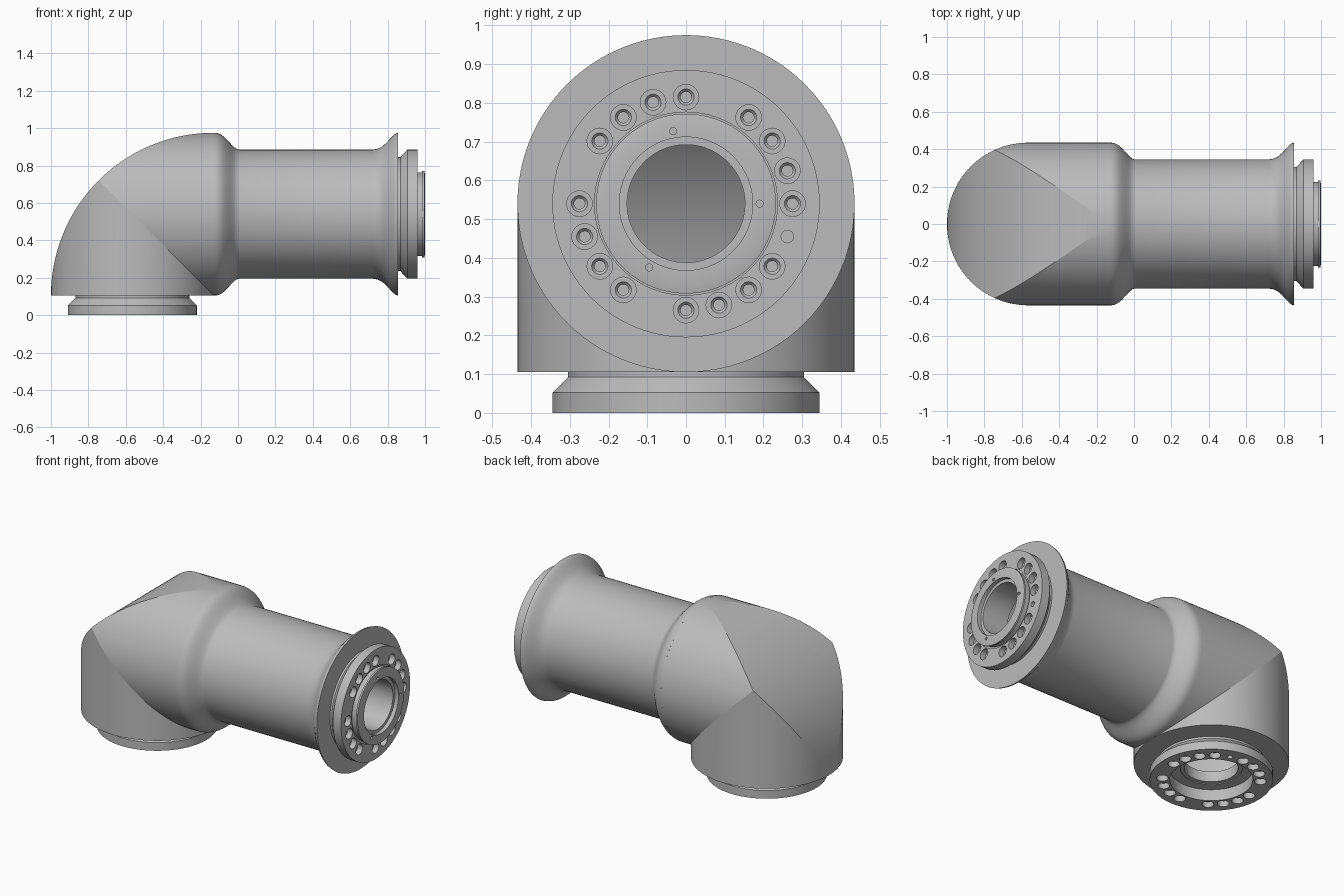
import bpy, bmesh, math
from mathutils import Matrix, Vector

if "Cube" in bpy.data.objects:
    bpy.data.objects.remove(bpy.data.objects["Cube"], do_unlink=True)

# one grey metal for the whole part
metal = bpy.data.materials.new("grey metal")
metal.use_nodes = True
metal.diffuse_color = (0.5, 0.5, 0.5, 1)
metal.node_tree.nodes["Principled BSDF"].inputs["Base Color"].default_value = (0.5, 0.5, 0.5, 1)

R = 0.435                     # elbow radius
AXIS_X, AXIS_Z = -0.565, 0.54  # upright axis x, level axis z
UPRIGHT = Matrix.Translation((AXIS_X, 0, 0))
# local z -> world x, local x -> world y, local y -> world z
LEVEL = Matrix.Translation((0, 0, AXIS_Z)) @ Matrix(
    ((0, 0, 1, 0), (1, 0, 0, 0), (0, 1, 0, 0), (0, 0, 0, 1)))


def lathe(bm, profile, matrix, ends, steps=96):
    """Revolve (along, radius) points; ends is 'loop', 'cap' or 'open'."""
    rings = []
    for a, r in profile:
        rings.append([bm.verts.new(matrix @ Vector((r * math.cos(t), r * math.sin(t), a)))
                      for t in (2 * math.pi * i / steps for i in range(steps))])
    pairs = list(zip(rings, rings[1:]))
    if ends == "loop":
        pairs.append((rings[-1], rings[0]))
    for p, q in pairs:
        for i in range(steps):
            j = (i + 1) % steps
            bm.faces.new((p[i], p[j], q[j], q[i]))
    if ends == "cap":
        bm.faces.new(rings[0])
        bm.faces.new(rings[-1])


def finish(name, bm):
    bmesh.ops.recalc_face_normals(bm, faces=bm.faces[:])
    mesh = bpy.data.meshes.new(name)
    bm.to_mesh(mesh)
    bm.free()
    mesh.materials.append(metal)
    ob = bpy.data.objects.new(name, mesh)
    bpy.context.collection.objects.link(ob)
    return ob


def activate(ob):
    bpy.ops.object.select_all(action="DESELECT")
    ob.select_set(True)
    bpy.context.view_layer.objects.active = ob


def smooth(ob, degrees=30):
    activate(ob)
    bpy.ops.object.shade_smooth_by_angle(angle=math.radians(degrees))


def cut(ob, cutter, operation):
    cutter.hide_render = True
    activate(ob)
    mod = ob.modifiers.new("cut", "BOOLEAN")
    mod.operation, mod.solver, mod.object = operation, "EXACT", cutter
    bpy.ops.object.modifier_apply(modifier=mod.name)
    bpy.data.objects.remove(cutter, do_unlink=True)


# elbow halves: cylinders trimmed by 45 degree wedges with a large round back
def elbow_half(name, span, matrix, start):
    bm = bmesh.new()
    lathe(bm, [(a, R - 0.0001) for a in span], matrix, "cap")
    ob = finish(name, bm)
    corner = Vector((AXIS_X + R, -0.6, AXIS_Z - R))
    bm = bmesh.new()
    outline = [bm.verts.new(corner)]
    for i in range(25):
        t = math.radians(start + 45 * i / 24)
        outline.append(bm.verts.new(corner + 2 * R * Vector((math.cos(t), 0, math.sin(t)))))
    face = bm.faces.new(outline)
    ext = bmesh.ops.extrude_face_region(bm, geom=[face])
    bmesh.ops.translate(bm, vec=(0, 1.2, 0),
                        verts=[g for g in ext["geom"] if isinstance(g, bmesh.types.BMVert)])
    cut(ob, finish("wedge_cutter", bm), "INTERSECT")
    # open the hidden flat ends so the inside is hollow
    bm = bmesh.new()
    bm.from_mesh(ob.data)
    mitre = Vector((1, 0, 1)).normalized()
    hidden = [f for f in bm.faces if abs(f.normal.dot(mitre)) > 0.9999
              or f.normal.z < -0.9999 or f.normal.x > 0.9999]
    bmesh.ops.delete(bm, geom=hidden, context="FACES")
    bm.to_mesh(ob.data)
    bm.free()
    smooth(ob, 12)


elbow_half("elbow_lower", (0.0, 1.2), UPRIGHT, 135)
elbow_half("elbow_upper", (-1.2, 0.0), LEVEL, 90)

# arm tube with a shoulder at the elbow and a flared lip at the far end
bm = bmesh.new()
shoulder = []
for i in range(13):
    t = i / 12
    shoulder.append((-0.13 + 0.135 * t, R - 0.09 * (t ** 1.3) ** 2 * (3 - 2 * t ** 1.3)))
flare = [(0.72, 0.345), (0.745, 0.349), (0.768, 0.360), (0.79, 0.378),
         (0.812, 0.402), (0.828, 0.419), (0.842, 0.431), (0.855, R), (0.855, 0.30)]
lathe(bm, shoulder + flare, LEVEL, "open")
smooth(finish("arm_tube", bm))


# bolt circle: stepped holes every 18 degrees, with three gaps and one plain hole
def bolt_cutters(matrix, face, inward, plain, gaps, pins=()):
    bm = bmesh.new()

    def drill(radius, angle, steps):
        t = math.radians(angle)
        place = matrix @ Matrix.Translation((radius * math.cos(t), radius * math.sin(t), face))
        lathe(bm, [(inward * d, r) for d, r in steps], place, "cap", 24)

    for angle in range(0, 360, 18):
        if angle in gaps:
            continue
        if angle == plain:
            drill(0.275, angle, [(-0.02, 0.016), (0.05, 0.016)])
        else:
            drill(0.275, angle, [(-0.02, 0.033), (0.035, 0.033), (0.035, 0.021),
                                 (0.043, 0.014), (0.07, 0.014)])
    for angle in pins:
        drill(0.19, angle, [(-0.06, 0.009), (-0.02, 0.009)])
    return finish("hole_cutter", bm)


# far flange with its raised centring ring and bore
bm = bmesh.new()
lathe(bm, [(0.80, 0.152), (0.975, 0.152), (0.975, 0.172), (1.0, 0.172), (1.0, 0.212),
           (0.996, 0.232), (0.985, 0.232), (0.985, 0.224), (0.952, 0.224), (0.952, 0.236),
           (0.96, 0.236), (0.96, 0.345), (0.905, 0.345), (0.868, 0.305), (0.80, 0.305)],
      LEVEL, "loop")
end_flange = finish("end_flange", bm)
cut(end_flange, bolt_cutters(LEVEL, 0.96, -1, 342, (72, 162, 252), (0, 100, 240)), "DIFFERENCE")
smooth(end_flange, 25)

# base flange with a recessed socket and the shelf under the elbow
bm = bmesh.new()
lathe(bm, [(0.14, 0.15), (0.075, 0.15), (0.075, 0.172), (0.07, 0.172), (0.07, 0.232),
           (0.0, 0.232), (0.0, 0.345), (0.052, 0.345), (0.092, 0.305), (0.105, 0.305),
           (0.105, 0.4345), (0.112, 0.43), (0.14, 0.30)], UPRIGHT, "loop")
base_flange = finish("base_flange", bm)
cut(base_flange, bolt_cutters(UPRIGHT, 0.0, 1, 72, (342, 252, 162)), "DIFFERENCE")
smooth(base_flange, 25)
